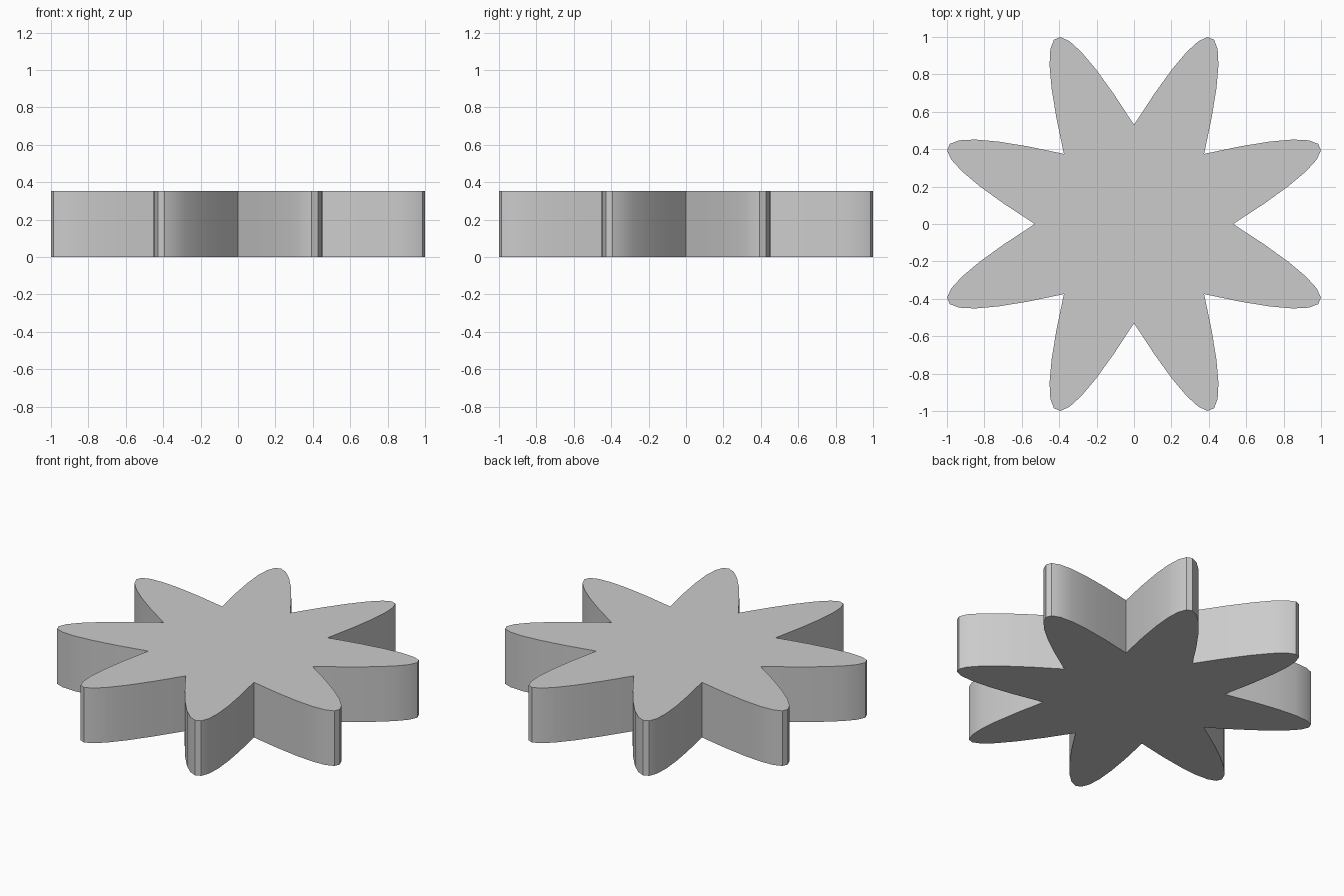
import bpy, bmesh, math
from mathutils import Vector, Matrix

if "Cube" in bpy.data.objects:
    bpy.data.objects.remove(bpy.data.objects["Cube"])

PETALS = 8
SEGMENTS = 11      # segments along each petal edge
VALLEY = 0.53      # radius of the inner corners
TIP = 1.079        # radius of the petal tips
HEIGHT = 0.354

# One petal: a quadratic curve from valley to valley, bulging out to the tip
half = math.pi / PETALS
start = Vector((VALLEY * math.cos(half), -VALLEY * math.sin(half), 0))
end = Vector((start.x, -start.y, 0))
control = Vector((2 * TIP - start.x, 0, 0))
petal = []
for i in range(SEGMENTS):
    t = i / SEGMENTS
    petal.append(start * (1 - t) ** 2 + control * 2 * t * (1 - t) + end * t ** 2)

# Repeat the petal around the centre to get the outline
bm = bmesh.new()
outline = []
for k in range(PETALS):
    turn = Matrix.Rotation(half * (2 * k + 1), 3, 'Z')
    outline += [bm.verts.new(turn @ p) for p in petal]
base = bm.faces.new(outline)

# Extrude the outline into a solid
top = bmesh.ops.extrude_face_region(bm, geom=[base], use_keep_orig=True)
verts = [g for g in top["geom"] if isinstance(g, bmesh.types.BMVert)]
bmesh.ops.translate(bm, verts=verts, vec=(0, 0, HEIGHT))
bmesh.ops.recalc_face_normals(bm, faces=bm.faces)

mesh = bpy.data.meshes.new("petal_star")
bm.to_mesh(mesh)
bm.free()
star = bpy.data.objects.new("petal_star", mesh)
bpy.context.collection.objects.link(star)

# Smooth rounded petal sides, crisp rims and valleys
bpy.context.view_layer.objects.active = star
star.select_set(True)
bpy.ops.object.shade_smooth_by_angle(angle=math.radians(40))
